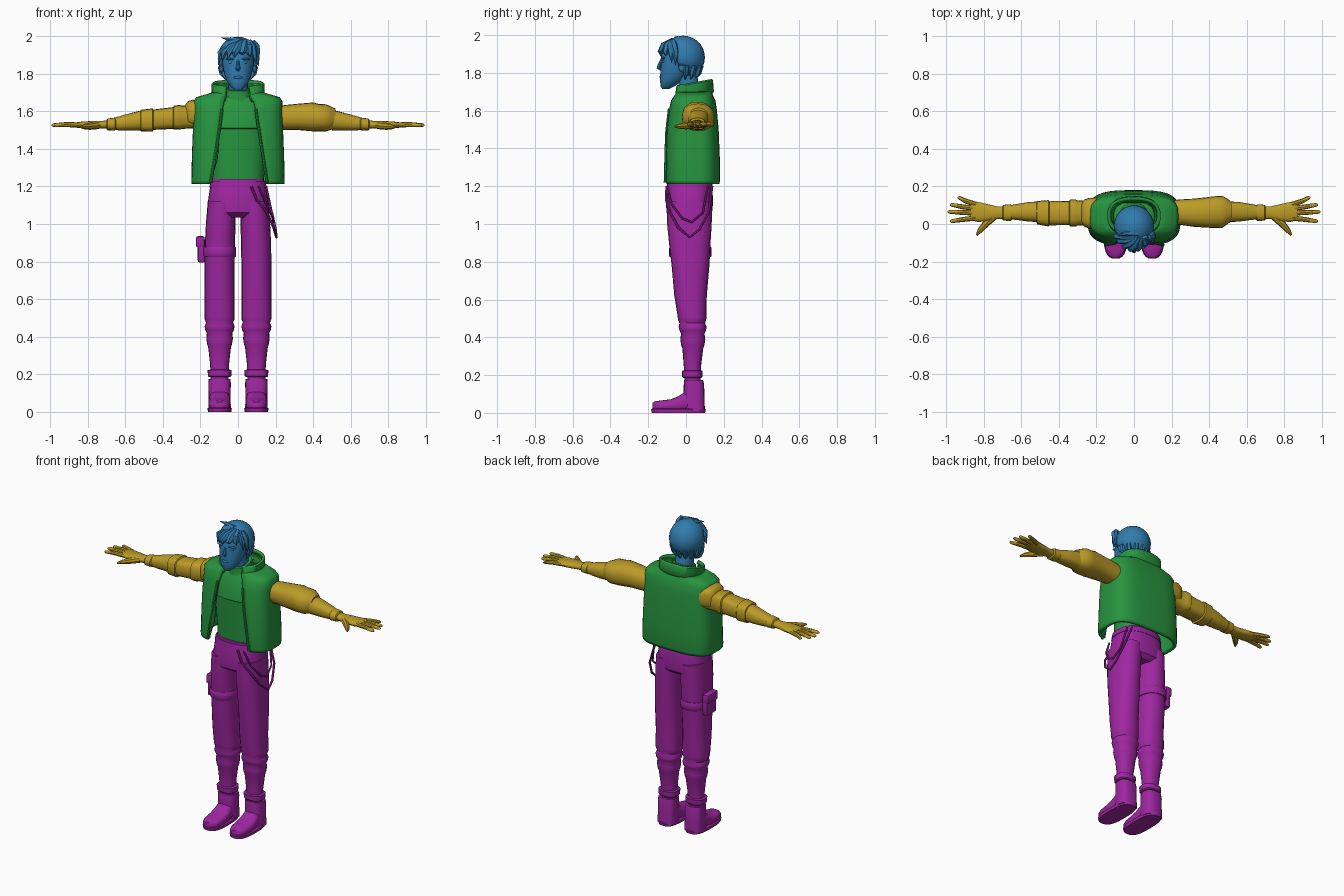
import bpy, bmesh
from math import sin, cos, asin, pi
from mathutils import Vector

COL = {"blue": (0.03, 0.2, 0.42, 1), "gold": (0.5, 0.33, 0.02, 1),
       "green": (0.02, 0.3, 0.05, 1), "purple": (0.35, 0.02, 0.36, 1)}
MATS = {}
for k, c in COL.items():
    MATS[k] = bpy.data.materials.new(k)
    MATS[k].diffuse_color = c


def finish(ob, col, angle=40):
    ob.data.materials.append(MATS[col])
    bpy.ops.object.select_all(action='DESELECT')
    ob.select_set(True)
    bpy.context.view_layer.objects.active = ob
    bpy.ops.object.shade_smooth_by_angle(angle=angle * pi / 180)
    return ob


def from_bm(name, bm, col, angle=40):
    bmesh.ops.recalc_face_normals(bm, faces=bm.faces)
    me = bpy.data.meshes.new(name)
    bm.to_mesh(me)
    bm.free()
    ob = bpy.data.objects.new(name, me)
    bpy.context.collection.objects.link(ob)
    return finish(ob, col, angle)


def loft(name, rings, col, n=20, axis='z', e=0.85, gaps=None, thick=0, tilt=0, sx=1):
    """Rings are (position, centre1, centre2, radius1, radius2); gaps open the front."""
    bm = bmesh.new()
    S = lambda v: abs(v) ** e * (1 if v >= 0 else -1)
    loops = []
    for i, (t, a, b, ra, rb) in enumerate(rings):
        t0, t1, m = 0, 2 * pi, n
        if gaps:
            t0 = asin((gaps[i][1] / ra) ** (1 / e))
            t1 = 2 * pi - asin((gaps[i][0] / ra) ** (1 / e))
            m = n - 1
        loop = []
        for k in range(n):
            w = t0 + (t1 - t0) * k / m
            p, q = a + ra * S(sin(w)), b - rb * S(cos(w))
            co = {'z': (p, q, t + tilt * q), 'x': (t, p, q), 'y': (p, t, q)}[axis]
            loop.append(bm.verts.new((co[0] * sx, co[1], co[2])))
        loops.append(loop)
    for A, B in zip(loops, loops[1:]):
        for k in range(n - 1 if gaps else n):
            j = (k + 1) % n
            bm.faces.new((A[k], A[j], B[j], B[k]))
    if not gaps:
        bm.faces.new(loops[0])
        bm.faces.new(loops[-1])
    ob = from_bm(name, bm, col)
    if thick:
        mod = ob.modifiers.new("thickness", 'SOLIDIFY')
        mod.thickness = thick
        mod.offset = -1
    return ob


def tube(name, pts, radii, col, res=2):
    cu = bpy.data.curves.new(name, 'CURVE')
    cu.dimensions = '3D'
    cu.bevel_depth = 1
    cu.bevel_resolution = res
    cu.use_fill_caps = True
    sp = cu.splines.new('POLY')
    sp.points.add(len(pts) - 1)
    for p, co, r in zip(sp.points, pts, radii):
        p.co = (*co, 1)
        p.radius = r
    ob = bpy.data.objects.new(name, cu)
    bpy.context.collection.objects.link(ob)
    bpy.ops.object.select_all(action='DESELECT')
    ob.select_set(True)
    bpy.context.view_layer.objects.active = ob
    bpy.ops.object.convert(target='MESH')
    return finish(bpy.context.object, col)


def ball(name, c, r, col, cut=None):
    bm = bmesh.new()
    bmesh.ops.create_uvsphere(bm, u_segments=24, v_segments=16, radius=1)
    for v in bm.verts:
        v.co = Vector((v.co.x * r[0] + c[0], v.co.y * r[1] + c[1], v.co.z * r[2] + c[2]))
    if cut:
        bmesh.ops.delete(bm, geom=[v for v in bm.verts if cut(v.co)], context='VERTS')
    return from_bm(name, bm, col)


def box(name, c, s, col, bevel=0.01):
    bm = bmesh.new()
    bmesh.ops.create_cube(bm, size=1)
    for v in bm.verts:
        v.co = Vector([v.co[i] * s[i] + c[i] for i in range(3)])
    bmesh.ops.bevel(bm, geom=bm.edges[:], offset=bevel, segments=2, affect='EDGES', profile=0.5)
    return from_bm(name, bm, col)


# Head, face and neck
loft("head", [(1.715, 0, -.108, .02, .018), (1.728, 0, -.098, .038, .036), (1.76, 0, -.078, .06, .06),
              (1.80, 0, -.058, .074, .078), (1.85, 0, -.046, .084, .088), (1.90, 0, -.035, .085, .095),
              (1.95, 0, -.025, .075, .085), (1.975, 0, -.02, .04, .05)], "blue", 24, e=.95)
loft("neck", [(1.62, 0, .04, .06, .06), (1.70, 0, .02, .052, .052), (1.82, 0, 0, .055, .055)], "blue")
tube("nose", [(0, -.128, 1.875), (0, -.14, 1.845), (0, -.143, 1.828), (0, -.13, 1.815)],
     [.006, .009, .013, .006], "blue")
ball("lips", (0, -.131, 1.78), (.024, .010, .008), "blue")
for s in (1, -1):
    ball("ear", (s * .088, -.02, 1.835), (.012, .02, .03), "blue")
    ball("brow", (s * .038, -.120, 1.878), (.026, .012, .006), "blue")
    ball("eye", (s * .036, -.117, 1.860), (.016, .010, .008), "blue")

# Hair cap with open face, then locks
hair = ball("hair_cap", (0, -.015, 1.882), (.108, .115, .115), "blue",
            lambda p: (p.y < -.045 and p.z < 1.915) or p.z < 1.785 or (p.y < 0 and p.z < 1.83))
mod = hair.modifiers.new("thickness", 'SOLIDIFY')
mod.thickness = .02
for i, (x0, x1, z1) in enumerate([(.02, -.105, 1.845), (.02, -.085, 1.865), (.02, -.055, 1.88), (.03, -.02, 1.885),
                                  (.04, .025, 1.90), (.05, .065, 1.89), (.06, .095, 1.855), (.08, .11, 1.84)]):
    y1 = -.135 + 6.5 * x1 * x1
    tube("fringe_lock", [(x0, -.07, 1.975), ((x0 + x1) / 2, -.115 + x1 * x1 * 4, 1.945),
                         (x1 * .9, y1, 1.91), (x1, y1, z1)], [.012, .022, .018, .001], "blue", 1)
tube("crown_tuft", [(.02, -.05, 1.975), (-.04, -.05, 1.982), (-.09, -.06, 1.992)], [.018, .014, .001], "blue", 1)
for i in range(7):
    a = pi * (i + .5) / 7
    tube("nape_lock", [(cos(a) * .095, -.02 + sin(a) * .1, 1.84), (cos(a) * .085, -.02 + sin(a) * .088, 1.80),
                       (cos(a) * .065, -.02 + sin(a) * .07, 1.765)], [.016, .016, .002], "blue", 1)

# Shirt with cropped upper layer and high collar
loft("shirt", [(1.18, 0, .02, .135, .095), (1.35, 0, .02, .145, .1), (1.505, 0, .02, .155, .105),
               (1.51, 0, .02, .165, .112), (1.60, 0, .025, .17, .105), (1.66, 0, .035, .13, .085),
               (1.68, 0, .035, .08, .075)], "green", 28, e=.8)
loft("shirt_collar", [(1.64, 0, .03, .085, .085), (1.69, 0, .025, .072, .075), (1.72, 0, .02, .068, .07)],
     "green", 24, tilt=.25)

# Open vest and standing collar
loft("vest", [(1.212, 0, .032, .247, .145), (1.23, 0, .032, .248, .148), (1.35, 0, .034, .246, .145),
              (1.50, 0, .033, .24, .14), (1.60, 0, .036, .236, .128), (1.655, 0, .038, .236, .118),
              (1.675, 0, .04, .222, .105), (1.69, 0, .042, .17, .098), (1.705, 0, .045, .125, .088)],
     "green", 44, e=.62, thick=.022,
     gaps=[(.15, .16), (.146, .157), (.11, .135), (.10, .12), (.085, .095), (.075, .085), (.07, .07),
           (.065, .065), (.06, .06)])
loft("vest_collar", [(1.655, 0, .04, .125, .095), (1.675, 0, .04, .14, .108), (1.735, 0, .043, .142, .1),
                     (1.743, 0, .043, .134, .094)], "green", 36, e=.8, thick=.022, tilt=.18,
     gaps=[(.07, .07), (.07, .07), (.065, .065), (.06, .06)])
for x0, x1 in ((-.085, -.145), (.095, .155)):
    tube("vest_placket", [(x0, -.088, 1.61), (x0 * 1.2, -.103, 1.48), (x1, -.11, 1.22)], [.008] * 3, "green")

# Puffed sleeve on one arm, strapped sleeve on the other
loft("puffed_sleeve", [(.19, .06, 1.56, .065, .065), (.25, .063, 1.567, .068, .066), (.32, .06, 1.57, .075, .07),
                       (.40, .062, 1.57, .082, .077), (.43, .063, 1.566, .085, .073), (.47, .065, 1.565, .085, .072),
                       (.50, .067, 1.563, .066, .06), (.52, .067, 1.56, .05, .054)], "gold", 20, 'x')
loft("shoulder_cap", [(.19, .055, 1.58, .085, .07), (.24, .057, 1.592, .082, .07), (.265, .058, 1.59, .072, .064),
                      (.28, .058, 1.585, .05, .05)], "gold", 20, 'x', .65, sx=-1)
loft("strapped_sleeve", [(.22, .06, 1.57, .068, .06), (.30, .058, 1.568, .066, .062), (.31, .058, 1.568, .072, .066),
                         (.34, .058, 1.566, .072, .064), (.345, .058, 1.564, .064, .058), (.45, .057, 1.555, .064, .054),
                         (.455, .057, 1.553, .07, .062), (.515, .06, 1.55, .062, .058), (.52, .06, 1.55, .05, .05)],
     "gold", 16, 'x', .65, sx=-1)

# Forearms, cuffs and hands
for s in (1, -1):
    loft("forearm", [(.50, .065, 1.553, .055, .055), (.56, .065, 1.545, .052, .048), (.62, .064, 1.537, .043, .04),
                     (.66, .062, 1.533, .037, .032)], "gold", 20, 'x', sx=s)
    loft("wrist_cuff", [(.65, .06, 1.532, .038, .03), (.655, .06, 1.532, .044, .034), (.695, .06, 1.53, .042, .031),
                        (.70, .06, 1.53, .036, .025)], "gold", 20, 'x', sx=s)
    loft("palm", [(.69, .06, 1.53, .034, .022), (.73, .06, 1.528, .034, .02), (.78, .06, 1.527, .046, .021),
                  (.83, .064, 1.527, .053, .018), (.87, .068, 1.527, .048, .013)], "gold", 16, 'x', sx=s)
    for y0, x1, y1 in ((.104, .94, .14), (.082, .98, .102), (.058, .993, .065), (.032, .98, .015)):
        mid = (s * (.85 + x1) / 2, (y0 + y1) / 2, 1.529)
        tube("finger", [(s * .84, y0, 1.527), mid, (s * (x1 - .01), y1, 1.526), (s * x1, y1, 1.525)],
             [.014, .013, .010, .004], "gold")
    tube("thumb", [(s * .745, .04, 1.525), (s * .79, 0, 1.52), (s * .82, -.035, 1.518), (s * .838, -.06, 1.515)],
         [.02, .019, .014, .005], "gold")

# Trousers
loft("hips", [(1.24, 0, .02, .135, .11), (1.20, 0, .02, .148, .118), (1.12, 0, .018, .16, .126),
              (1.06, 0, .018, .165, .12), (1.035, 0, .02, .13, .09)], "purple", 28, e=.8)
loft("waistband", [(1.195, 0, .02, .152, .121), (1.23, 0, .02, .146, .118)], "purple", 28, e=.8)
for s in (1, -1):
    c = s * .098
    loft("trouser_leg", [(1.12, s * .088, .018, .073, .122), (1.0, s * .092, .018, .079, .118),
                         (.90, s * .096, .02, .08, .11), (.78, c, .024, .08, .1), (.62, c, .024, .08, .086),
                         (.51, c, .032, .08, .076), (.495, c, .032, .08, .075), (.475, c, .033, .072, .068),
                         (.455, c, .035, .08, .074), (.435, c, .036, .076, .07), (.42, c, .036, .068, .062),
                         (.39, c, .036, .071, .066), (.36, c, .036, .066, .062), (.34, c, .036, .06, .055),
                         (.25, c, .034, .05, .046), (.16, c, .034, .048, .042)], "purple", 20)
    # Boots
    loft("ankle_strap", [(.185, c, .033, .056, .048), (.19, c, .033, .062, .053), (.222, c, .033, .064, .055),
                         (.225, c, .033, .052, .046)], "purple", 20, e=.75)
    loft("boot_shaft", [(.01, c, .045, .06, .055), (.08, c, .042, .058, .056), (.15, c, .042, .06, .054),
                        (.175, c, .04, .058, .05)], "purple", 20, e=.7)
    loft("boot_foot", [(-.178, c, .035, .022, .018), (-.165, c, .035, .042, .026), (-.13, c, .036, .056, .03),
                       (-.08, c, .038, .06, .034), (-.04, c, .045, .058, .043), (0, c, .06, .054, .056),
                       (.05, c, .06, .05, .058)], "purple", 20, 'y', .75)
    loft("boot_sole", [(0, c, -.04, .062, .141), (.018, c, -.04, .065, .145), (.022, c, -.04, .06, .14)],
         "purple", 28, e=.72)

# Thigh strap with pouch, and hanging side strap
loft("thigh_strap", [(.825, -.098, .023, .085, .108), (.83, -.098, .023, .088, .112), (.872, -.098, .023, .088, .113),
                     (.878, -.098, .023, .085, .109)], "purple", 24)
box("thigh_pouch", (-.195, .035, .86), (.04, .1, .13), "purple", .012)
box("pouch_flap", (-.2, .035, .905), (.046, .106, .06), "purple", .01)
tube("hanging_strap", [(.07, -.102, 1.2), (.1, -.105, 1.13), (.155, -.085, 1.06), (.19, -.04, .98), (.205, .02, .93),
                       (.2, .07, .97), (.18, .12, 1.06), (.13, .138, 1.2)], [.007] * 8, "purple")
tube("short_strap", [(.11, -.098, 1.2), (.15, -.08, 1.11), (.185, -.02, 1.03), (.19, .03, 1.01), (.18, .09, 1.06),
                     (.15, .115, 1.2)], [.006] * 6, "purple")
